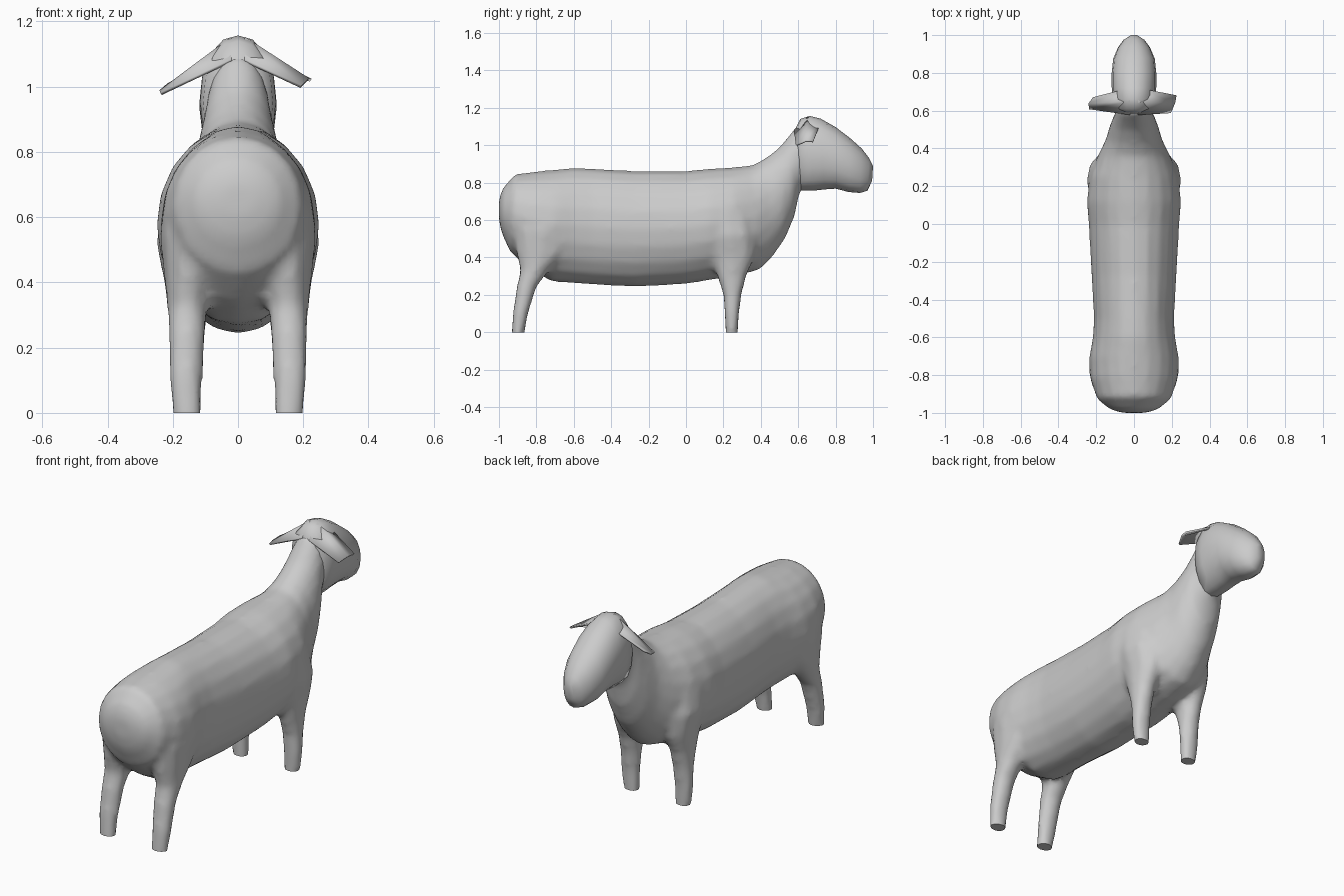
import bpy, bmesh
from math import sin, cos, pi, radians
from mathutils import Vector

if "Cube" in bpy.data.objects:
    bpy.data.objects.remove(bpy.data.objects["Cube"])


def ring(centre, u, v, n, power=2.0):
    """Closed superellipse section around centre with half axes u and v."""
    pts = []
    for i in range(n):
        c, s = cos(2 * pi * i / n), sin(2 * pi * i / n)
        k = (abs(c) ** power + abs(s) ** power) ** (-1 / power)
        pts.append(centre + u * c * k + v * s * k)
    return pts


def loft(bm, rings):
    """Skin a list of equal rings and cap both ends."""
    rows = [[bm.verts.new(p) for p in r] for r in rings]
    n = len(rows[0])
    faces = [bm.faces.new((a[i], a[(i + 1) % n], b[(i + 1) % n], b[i]))
             for a, b in zip(rows, rows[1:]) for i in range(n)]
    faces += [bm.faces.new(rows[0][::-1]), bm.faces.new(rows[-1])]
    bmesh.ops.recalc_face_normals(bm, faces=faces)


def spine_rings(sections, n, power=2.0):
    """Sections: top (y, z), bottom (y, z), half width."""
    out = []
    for ty, tz, by, bz, w in sections:
        top, bot = Vector((0, ty, tz)), Vector((0, by, bz))
        out.append(ring((top + bot) / 2, Vector((w, 0, 0)), (top - bot) / 2, n, power))
    return out


def finish(name, bm, angle=60):
    mesh = bpy.data.meshes.new(name)
    bm.to_mesh(mesh)
    bm.free()
    obj = bpy.data.objects.new(name, mesh)
    bpy.context.collection.objects.link(obj)
    bpy.ops.object.select_all(action='DESELECT')
    bpy.context.view_layer.objects.active = obj
    obj.select_set(True)
    bpy.ops.object.shade_smooth_by_angle(angle=radians(angle))
    return obj


# Torso and neck
TORSO = [(-1.0, .71, -1.0, .60, .06), (-.98, .77, -.985, .53, .125),
         (-.915, .845, -.94, .43, .195), (-.80, .86, -.84, .34, .232),
         (-.70, .87, -.72, .272, .238), (-.60, .88, -.60, .262, .218),
         (-.50, .876, -.50, .255, .212), (-.27, .862, -.27, .243, .225),
         (0, .862, 0, .258, .24), (.12, .875, .12, .278, .25),
         (.25, .882, .26, .30, .235), (.36, .895, .39, .332, .185),
         (.43, .935, .46, .40, .15), (.50, .99, .53, .50, .13),
         (.545, 1.045, .58, .62, .112), (.58, 1.09, .605, .74, .098),
         (.63, 1.11, .64, .79, .09)]
# Legs: centre x, centre y, height, half width, half depth
FRONT_LEG = [(.153, .245, -.04, .043, .032), (.16, .245, .10, .053, .040),
             (.157, .248, .20, .055, .050), (.155, .245, .30, .060, .080),
             (.15, .25, .40, .077, .12), (.15, .23, .52, .102, .15),
             (.14, .21, .65, .095, .14), (.11, .21, .76, .05, .08)]
BACK_LEG = [(.153, -.903, -.04, .043, .034), (.16, -.885, .10, .053, .042),
            (.157, -.853, .24, .058, .054), (.155, -.81, .33, .063, .078),
            (.15, -.775, .42, .078, .135), (.147, -.76, .55, .095, .165),
            (.13, -.75, .68, .085, .14), (.10, -.75, .78, .05, .08)]

bm = bmesh.new()
loft(bm, spine_rings(TORSO, 20))
for leg in (FRONT_LEG, BACK_LEG):
    for side in (-1, 1):
        loft(bm, [ring(Vector((side * x, y, z)), Vector((rx, 0, 0)), Vector((0, ry, 0)), 10)
                  for x, y, z, rx, ry in leg])
body = finish("body_and_legs", bm)

# Fuse the torso and legs into one skin, blending the joints
remesh = body.modifiers.new("fuse", 'REMESH')
remesh.mode = 'VOXEL'
remesh.voxel_size = .018
smooth = body.modifiers.new("blend", 'SMOOTH')
smooth.factor, smooth.iterations = .5, 5
for name in ("fuse", "blend"):
    bpy.ops.object.modifier_apply(modifier=name)

# Cut the feet flat on the ground
bm = bmesh.new()
bm.from_mesh(body.data)
cut = bmesh.ops.bisect_plane(bm, geom=bm.verts[:] + bm.edges[:] + bm.faces[:],
                             plane_co=(0, 0, 0), plane_no=(0, 0, 1), clear_inner=True)
bmesh.ops.holes_fill(bm, edges=[e for e in bm.edges if e.is_boundary], sides=0)
bm.to_mesh(body.data)
bm.free()
bpy.ops.object.shade_smooth_by_angle(angle=radians(50))

# Head
HEAD = [(.575, 1.07, .60, .82, .075), (.61, 1.14, .615, .757, .107),
        (.66, 1.157, .68, .757, .116), (.72, 1.142, .74, .764, .118),
        (.80, 1.097, .80, .768, .118), (.88, 1.036, .87, .75, .110),
        (.94, .982, .93, .745, .085), (.98, .93, .97, .757, .055),
        (1.0, .89, .995, .81, .02)]
bm = bmesh.new()
loft(bm, spine_rings(HEAD, 16, 2.15))
finish("head", bm)

# Ears: thin leaves, the left one hanging a little lower
RIGHT = [(.02, .72, 1.12), (.02, .65, 1.148), (.02, .58, 1.08),
         (.193, .59, 1.00), (.215, .64, 1.022), (.223, .68, 1.02)]
LEFT = [(-.02, .72, 1.12), (-.02, .65, 1.148), (-.02, .58, 1.08),
        (-.236, .61, .978), (-.238, .64, .985), (-.215, .67, 1.005)]
for name, pts in (("right_ear", RIGHT), ("left_ear", LEFT)):
    bm = bmesh.new()
    v = [bm.verts.new(p) for p in pts]
    bm.faces.new((v[0], v[1], v[4], v[5]))
    bm.faces.new((v[1], v[2], v[3], v[4]))
    bmesh.ops.recalc_face_normals(bm, faces=bm.faces[:])
    ear = finish(name, bm)
    solid = ear.modifiers.new("thickness", 'SOLIDIFY')
    solid.thickness, solid.offset = .01, 0
